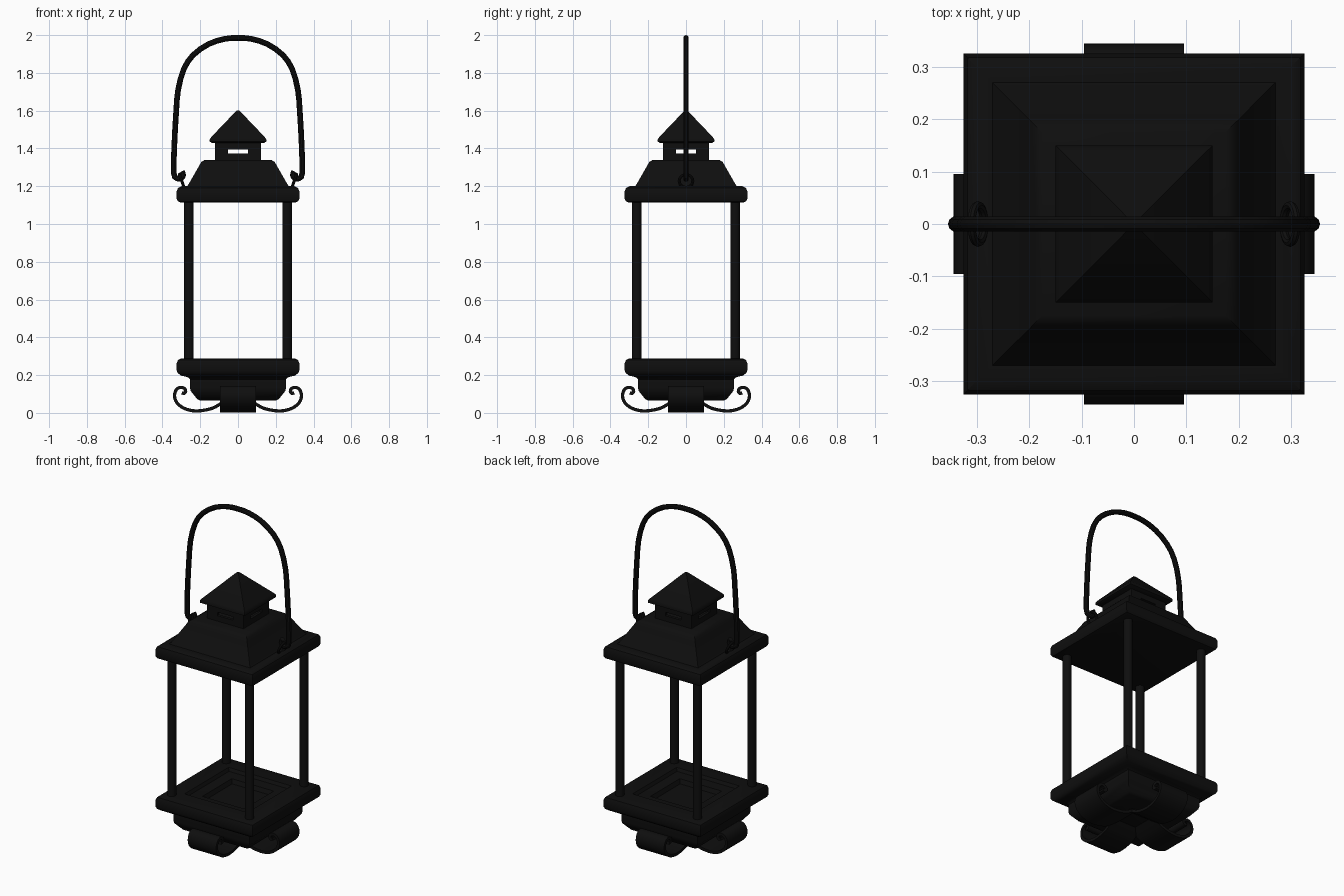
import bpy, bmesh, math
from mathutils import Vector, Matrix

if "Cube" in bpy.data.objects:
    bpy.data.objects.remove(bpy.data.objects["Cube"])

black = bpy.data.materials.new("black iron")
black.diffuse_color = (0.0045, 0.0045, 0.0045, 1)
black.use_nodes = True
black.node_tree.nodes["Principled BSDF"].inputs["Base Color"].default_value = black.diffuse_color


def finish(name, bm, smooth=True):
    bmesh.ops.recalc_face_normals(bm, faces=bm.faces)
    me = bpy.data.meshes.new(name)
    bm.to_mesh(me)
    bm.free()
    me.materials.append(black)
    if smooth:
        me.shade_smooth()
        me.set_sharp_from_angle(angle=math.radians(35))
    ob = bpy.data.objects.new(name, me)
    bpy.context.collection.objects.link(ob)
    return ob


def square_lathe(name, profile, closed=False):
    """Sweep a (half width, height) profile around a square."""
    bm = bmesh.new()
    rings = [[bm.verts.new((sx * h, sy * h, z)) for sx, sy in
              ((-1, -1), (1, -1), (1, 1), (-1, 1))] for h, z in profile]
    pairs = list(zip(rings, rings[1:]))
    if closed:
        pairs.append((rings[-1], rings[0]))
    for a, b in pairs:
        for i in range(4):
            j = (i + 1) % 4
            bm.faces.new((a[i], a[j], b[j], b[i]))
    if not closed:
        bm.faces.new(rings[0])
        bm.faces.new(rings[-1])
    return finish(name, bm)


def box(bm, lo, hi):
    lo, hi = Vector(lo), Vector(hi)
    m = Matrix.Translation((lo + hi) / 2) @ Matrix.Diagonal((*(hi - lo), 1))
    bmesh.ops.create_cube(bm, size=1, matrix=m)


def smooth_path(pts, steps):
    """Catmull-Rom through 2D points."""
    p = [Vector(q) for q in pts]
    p = [2 * p[0] - p[1]] + p + [2 * p[-1] - p[-2]]
    out = []
    for i in range(1, len(p) - 2):
        a, b, c, d = p[i - 1:i + 3]
        for k in range(steps):
            t = k / steps
            out.append(0.5 * (2 * b + (c - a) * t + (2 * a - 5 * b + 4 * c - d) * t * t
                              + (3 * b - a - 3 * c + d) * t ** 3))
    return out + [p[-2]]


def tube(name, pts, radius, sides=10):
    """Round rod along a path in the XZ plane."""
    bm = bmesh.new()
    rings = []
    for i, p in enumerate(pts):
        t = (pts[min(i + 1, len(pts) - 1)] - pts[max(i - 1, 0)]).normalized()
        n = Vector((-t.y, t.x))
        ring = []
        for k in range(sides):
            a = 2 * math.pi * k / sides
            q = p + n * radius * math.cos(a)
            ring.append(bm.verts.new((q.x, radius * math.sin(a), q.y)))
        rings.append(ring)
    for a, b in zip(rings, rings[1:]):
        for k in range(sides):
            j = (k + 1) % sides
            bm.faces.new((a[k], a[j], b[j], b[k]))
    bm.faces.new(rings[0])
    bm.faces.new(rings[-1])
    return finish(name, bm)


# base: stepped tray with a sunken floor
square_lathe("base_tray", [
    (0.20, 0.065), (0.215, 0.072), (0.25, 0.115), (0.254, 0.13), (0.254, 0.178),
    (0.268, 0.19), (0.30, 0.197), (0.318, 0.21), (0.325, 0.225), (0.325, 0.262),
    (0.318, 0.28), (0.30, 0.288), (0.21, 0.288), (0.20, 0.27), (0.14, 0.265),
    (0.13, 0.24)])

# roof: brim and sloped body
square_lathe("roof", [
    (0.305, 1.114), (0.318, 1.12), (0.325, 1.135), (0.325, 1.172), (0.318, 1.19),
    (0.30, 1.2), (0.27, 1.2), (0.262, 1.21), (0.203, 1.313), (0.195, 1.328),
    (0.175, 1.34)])

# chimney: hollow square with a slot on each side
square_lathe("chimney_lower", [(0.122, 1.335), (0.122, 1.373), (0.105, 1.373), (0.105, 1.335)], True)
square_lathe("chimney_upper", [(0.122, 1.394), (0.122, 1.435), (0.105, 1.435), (0.105, 1.394)], True)
bm = bmesh.new()
for sx in (-1, 1):
    for sy in (-1, 1):
        for a, b in (((0.053, 0.105), (0.122, 0.122)), ((0.105, 0.053), (0.122, 0.105))):
            x = sorted((sx * a[0], sx * b[0]))
            y = sorted((sy * a[1], sy * b[1]))
            box(bm, (x[0], y[0], 1.373), (x[1], y[1], 1.394))
finish("chimney_corners", bm, False)

# pyramid cap
square_lathe("chimney_cap", [(0.135, 1.428), (0.15, 1.436), (0.15, 1.448), (0.142, 1.46),
                             (0.012, 1.596), (0.005, 1.602)])

# corner posts
for sx, side in ((-1, "left"), (1, "right")):
    for sy, end in ((-1, "front"), (1, "back")):
        bm = bmesh.new()
        bmesh.ops.create_cone(bm, cap_ends=True, segments=12, radius1=0.025, radius2=0.025,
                              depth=0.85, matrix=Matrix.Translation((sx * 0.26, sy * 0.26, 0.7)))
        finish(f"{end}_{side}_post", bm)

# scroll feet: wide curled strips on four sides
scroll = smooth_path([(0.06, 0.07), (0.09, 0.05), (0.14, 0.023), (0.22, 0.01), (0.285, 0.024),
                      (0.325, 0.056), (0.336, 0.092), (0.327, 0.122), (0.307, 0.135),
                      (0.285, 0.13), (0.277, 0.115), (0.285, 0.103), (0.298, 0.106)], 3)
for k in range(4):
    bm = bmesh.new()
    rows = []
    for i, p in enumerate(scroll):
        t = (scroll[min(i + 1, len(scroll) - 1)] - scroll[max(i - 1, 0)]).normalized()
        n = Vector((-t.y, t.x)) * 0.0085
        rows.append([bm.verts.new((q.x, y, q.y)) for q, y in
                     ((p + n, -0.095), (p + n, 0.095), (p - n, 0.095), (p - n, -0.095))])
    for a, b in zip(rows, rows[1:]):
        for i in range(4):
            j = (i + 1) % 4
            bm.faces.new((a[i], a[j], b[j], b[i]))
    bm.faces.new(rows[0])
    bm.faces.new(rows[-1])
    bmesh.ops.rotate(bm, verts=bm.verts, matrix=Matrix.Rotation(k * math.pi / 2, 3, 'Z'))
    finish(f"scroll_foot_{k + 1}", bm)

# carrying handle with hooked ends
half = [(0.298, 1.278), (0.29, 1.258), (0.303, 1.24), (0.325, 1.243), (0.34, 1.27), (0.337, 1.42),
        (0.327, 1.6), (0.317, 1.71), (0.287, 1.82), (0.237, 1.895), (0.155, 1.953), (0.07, 1.98)]
arch = half + [(0, 1.985)] + [(-x, z) for x, z in reversed(half)]
tube("handle", smooth_path(arch, 2), 0.015)

# eyelets on the roof slope that hold the handle
for s, side in ((-1, "left"), (1, "right")):
    bm = bmesh.new()
    M, N = 20, 8
    rot = Matrix.Rotation(s * 0.35, 3, 'Y')
    ring = []
    for i in range(M):
        a = 2 * math.pi * i / M
        row = []
        for j in range(N):
            b = 2 * math.pi * j / N
            r = 0.036 + 0.008 * math.cos(b)
            v = rot @ Vector((0.008 * math.sin(b), r * math.cos(a), r * math.sin(a)))
            row.append(bm.verts.new(v + Vector((s * 0.298, 0, 1.228))))
        ring.append(row)
    for i in range(M):
        for j in range(N):
            a, b = ring[i], ring[(i + 1) % M]
            bm.faces.new((a[j], a[(j + 1) % N], b[(j + 1) % N], b[j]))
    finish(f"{side}_handle_eyelet", bm)
